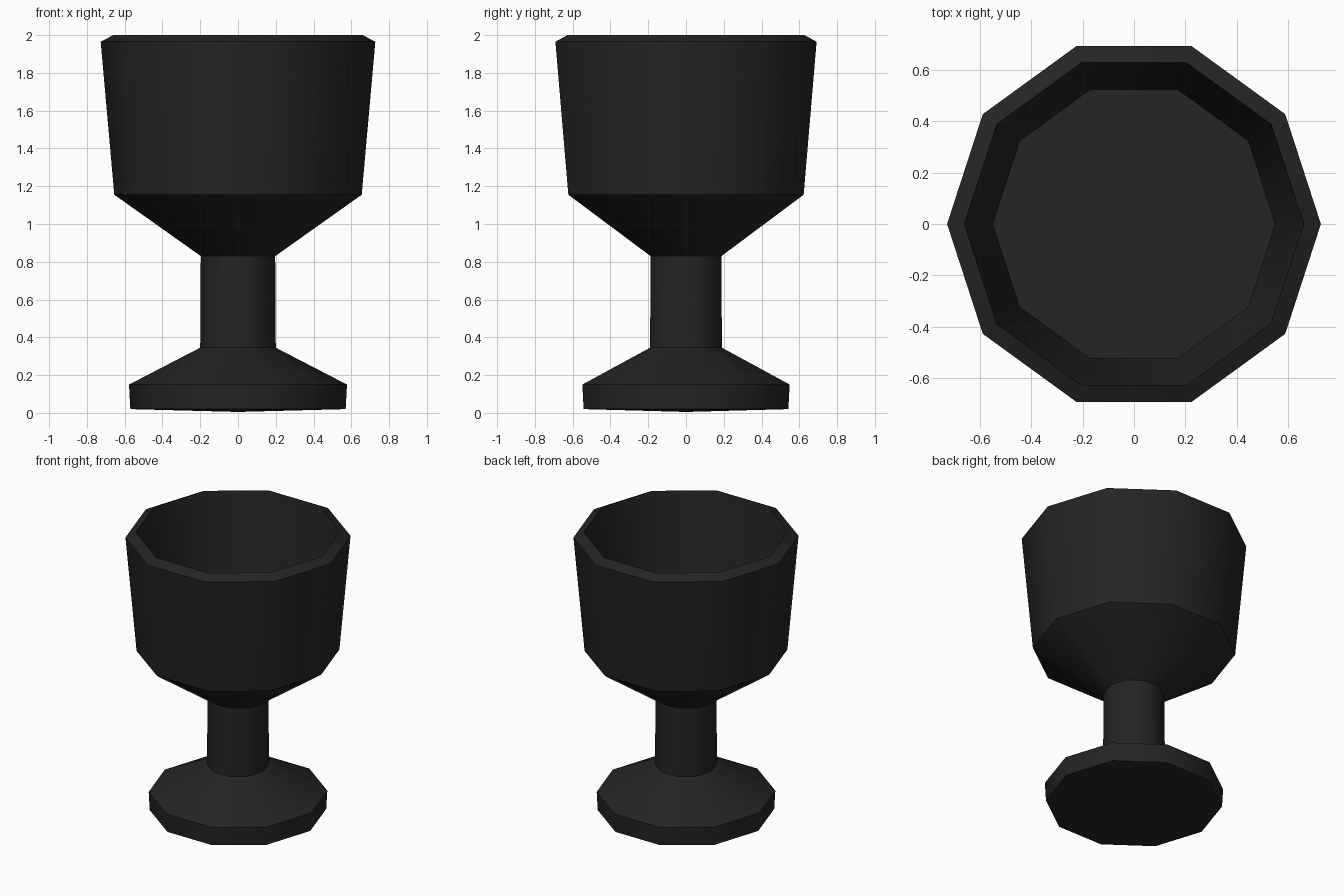
import bpy, math

cube = bpy.data.objects.get("Cube")
if cube:
    bpy.data.objects.remove(cube, do_unlink=True)

SIDES = 10

black = bpy.data.materials.new("matte_black")
black.use_nodes = True
colour = (0.018, 0.018, 0.018, 1)
black.diffuse_color = colour
bsdf = black.node_tree.nodes["Principled BSDF"]
bsdf.inputs["Base Color"].default_value = colour
bsdf.inputs["Roughness"].default_value = 0.8

# Profile of (radius, height), from the underside up and over the rim to the bowl floor
profile = [
    (0, 0.005), (0.57, 0.02), (0.577, 0.15),      # foot
    (0.2, 0.345), (0.197, 0.83),                  # stem
    (0.655, 1.155), (0.727, 1.965),               # bowl outside
    (0.66, 2.0), (0.55, 1.18), (0, 1.18),         # rim and inside
]


def lathe(name, points, sides):
    """Revolve a closed profile whose ends lie on the axis."""
    verts, rings, faces = [], [], []
    for r, z in points:
        count = sides if r else 1
        start = len(verts)
        for i in range(count):
            a = math.tau * i / sides
            verts.append((r * math.cos(a), r * math.sin(a), z))
        rings.append([start + i % count for i in range(sides)])
    for low, high in zip(rings, rings[1:]):
        for i in range(sides):
            j = (i + 1) % sides
            quad = (low[i], low[j], high[j], high[i])
            faces.append(tuple(dict.fromkeys(quad)))
    mesh = bpy.data.meshes.new(name)
    mesh.from_pydata(verts, [], faces)
    mesh.materials.append(black)
    obj = bpy.data.objects.new(name, mesh)
    bpy.context.collection.objects.link(obj)
    return obj


goblet = lathe("goblet", profile, SIDES)

# Soft sides with crisp rims and shoulders
bpy.ops.object.select_all(action='DESELECT')
goblet.select_set(True)
bpy.context.view_layer.objects.active = goblet
bpy.ops.object.shade_smooth_by_angle(angle=math.radians(38))
